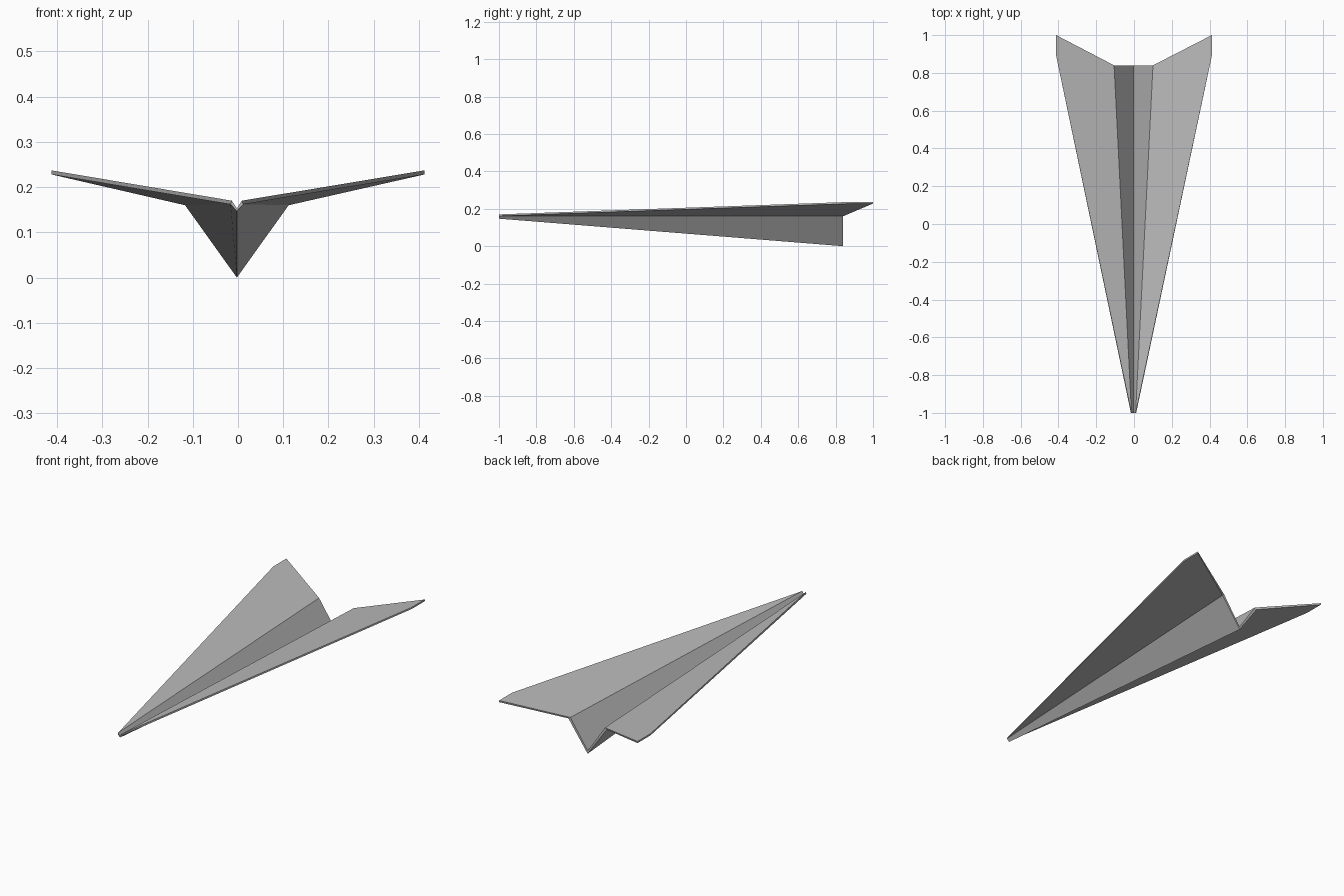
import bpy
import bmesh

cube = bpy.data.objects.get("Cube")
if cube:
    bpy.data.objects.remove(cube, do_unlink=True)

# Plain grey paper
paper = bpy.data.materials.new("grey paper")
paper.use_nodes = True
paper.diffuse_color = (0.49, 0.49, 0.49, 1)
paper.node_tree.nodes["Principled BSDF"].inputs["Base Color"].default_value = (0.49, 0.49, 0.49, 1)

SHIFT = -0.0025  # the keel and folds sit slightly off the centre line


def column(side, front, back, shift=SHIFT):
    """Front and back point of one crease; each is (half width, y, z)."""
    return [(side * x + shift, y, z) for x, y, z in (front, back)]


def sheet(keel, fold, tip):
    """Creases across the plane, from the right wing tip to the left one."""
    return [column(-1, *tip, shift=0), column(-1, *fold), column(1, *keel),
            column(1, *fold), column(1, *tip, shift=0)]


# Upper and lower skins of the folded sheet
upper = sheet(keel=((0, -1, 0.153), (0, 0.84, 0.016)),
              fold=((0.011, -1, 0.170), (0.103, 0.84, 0.168)),
              tip=((0.412, 0.89, 0.237), (0.412, 1.0, 0.237)))
lower = sheet(keel=((0, -1, 0.147), (0, 0.84, 0.0)),
              fold=((0.014, -1, 0.162), (0.1145, 0.84, 0.160)),
              tip=((0.412, 0.89, 0.228), (0.412, 1.0, 0.228)))

bm = bmesh.new()
top = [[bm.verts.new(p) for p in col] for col in upper]
bottom = [[bm.verts.new(p) for p in col] for col in lower]

# Panels between neighbouring creases, with their front and back edges
for i in range(len(top) - 1):
    (a, b), (d, c) = top[i], top[i + 1]
    (e, f), (h, g) = bottom[i], bottom[i + 1]
    bm.faces.new((a, d, c, b))
    bm.faces.new((e, f, g, h))
    bm.faces.new((a, e, h, d))
    bm.faces.new((b, c, g, f))

# Outer edges of the wing tips
for i in (0, -1):
    bm.faces.new((top[i][0], top[i][1], bottom[i][1], bottom[i][0]))

bmesh.ops.recalc_face_normals(bm, faces=bm.faces[:])
mesh = bpy.data.meshes.new("folded_paper_plane")
bm.to_mesh(mesh)
bm.free()
mesh.materials.append(paper)
plane = bpy.data.objects.new("folded_paper_plane", mesh)
bpy.context.collection.objects.link(plane)
